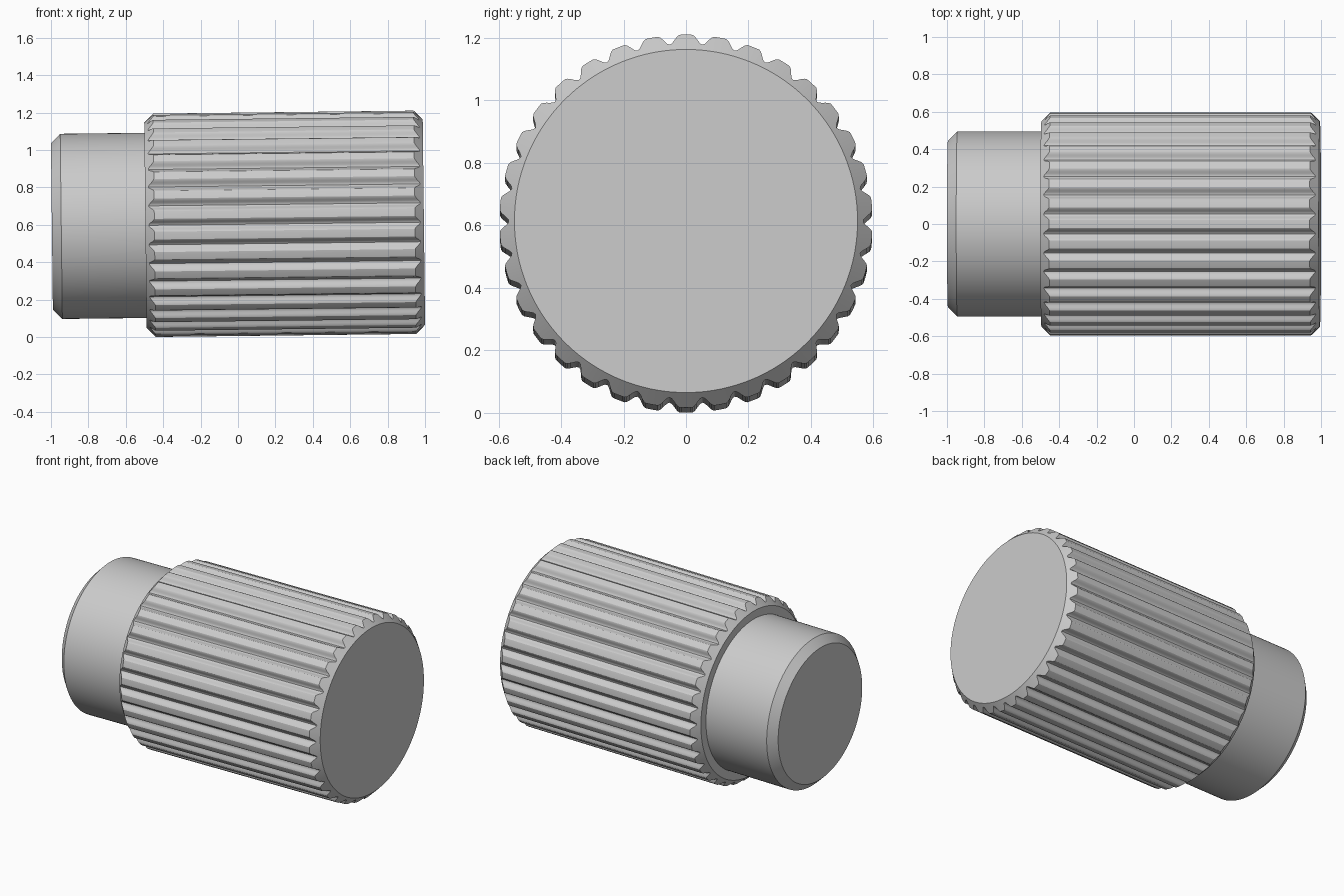
import bpy, bmesh, math

if "Cube" in bpy.data.objects:
    bpy.data.objects.remove(bpy.data.objects["Cube"])

TEETH, STEPS = 34, 16
R_TIP, DEPTH = 0.597, 0.03      # rib tip radius, groove depth
R_FACE, R_SHAFT = 0.549, 0.495  # end face radius of grip, shaft radius
X_LEFT, X_MID, X_RIGHT = -0.995, -0.495, 0.994
CHAMFER = 0.05
TILT, CENTRE_Z = -0.0115, 0.6027


def rib_radius(a):
    """Radius of the ribbed grip at angle a (0 = rib tip)."""
    u = (a * TEETH / (2 * math.pi)) % 1.0
    u = min(u, 1 - u)
    t = min(1, max(0, (u - 0.17) / 0.33))
    return R_TIP - DEPTH * t * t * (3 - 2 * t)


def profile(a):
    """(x, radius) outline at angle a; chamfers cut ribs along a 45 degree cone."""
    r = rib_radius(a)
    cut = r - R_FACE
    return [(X_LEFT, R_SHAFT - CHAMFER), (X_LEFT + CHAMFER, R_SHAFT),
            (X_MID, R_SHAFT), (X_MID, R_FACE),
            (X_MID + cut, r), (X_RIGHT - cut, r), (X_RIGHT, R_FACE)]


# Shaft and ribbed grip as one closed lathe shape along x
bm = bmesh.new()
n = TEETH * STEPS
cols = []
for i in range(n):
    a = 2 * math.pi * i / n
    cols.append([bm.verts.new((x, r * math.sin(a), r * math.cos(a)))
                 for x, r in profile(a)])
for i in range(n):
    p, q = cols[i], cols[(i + 1) % n]
    for j in range(len(p) - 1):
        bm.faces.new((p[j], p[j + 1], q[j + 1], q[j]))

# Flat end caps
bm.faces.new([c[0] for c in cols])
bm.faces.new([c[-1] for c in cols])
bmesh.ops.recalc_face_normals(bm, faces=bm.faces)

mesh = bpy.data.meshes.new("ribbed_knob")
bm.to_mesh(mesh)
bm.free()
knob = bpy.data.objects.new("ribbed_knob", mesh)
bpy.context.collection.objects.link(knob)

# Slight resting tilt
knob.location = (0, 0, CENTRE_Z)
knob.rotation_euler = (0, TILT, 0)

bpy.context.view_layer.objects.active = knob
knob.select_set(True)
bpy.ops.object.shade_smooth_by_angle(angle=math.radians(30))
